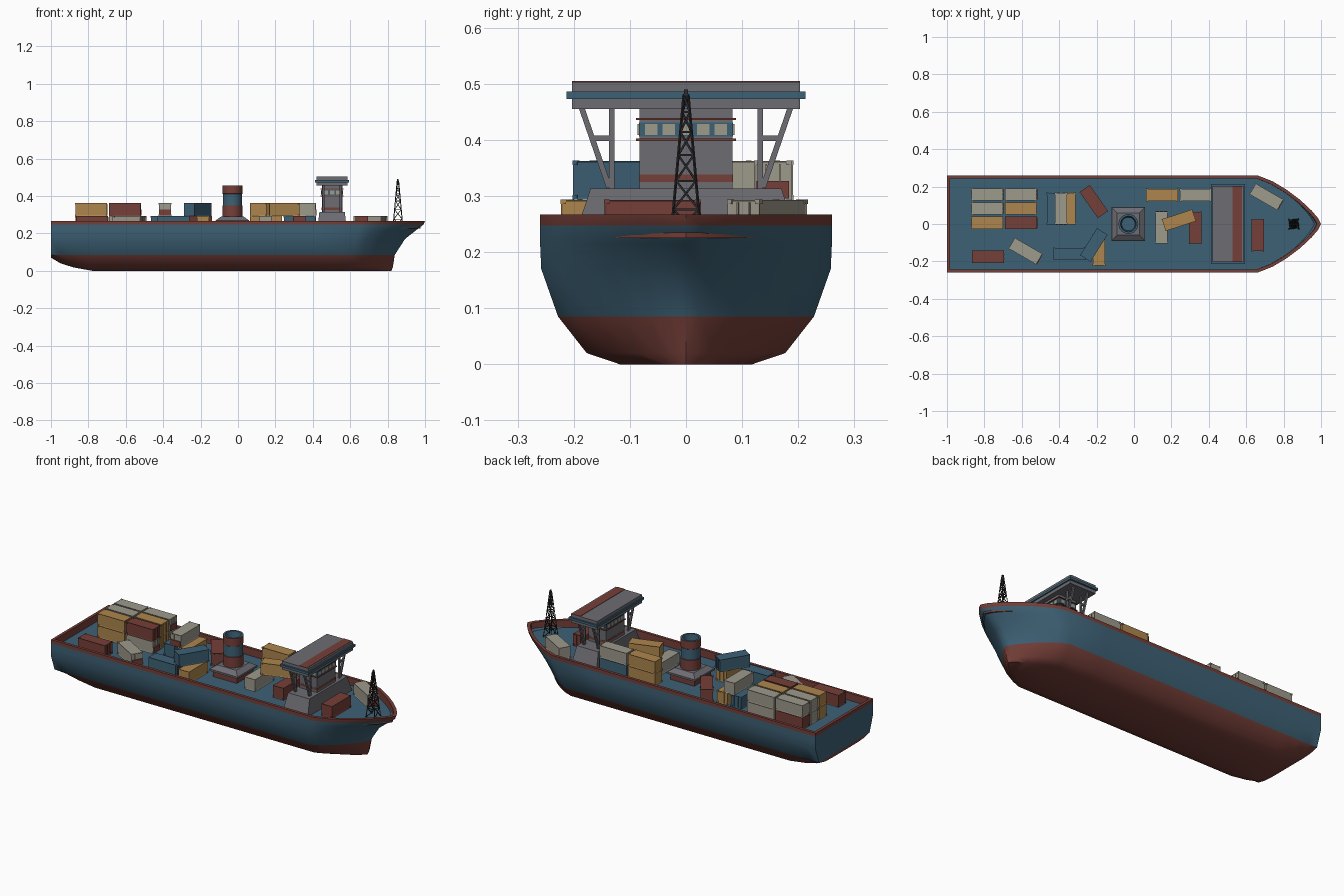
import bpy, bmesh, math
from mathutils import Vector, Matrix

if "Cube" in bpy.data.objects:
    bpy.data.objects.remove(bpy.data.objects["Cube"])

def mat(name, c):
    m = bpy.data.materials.new(name)
    m.diffuse_color = (*c, 1)
    m.use_nodes = True
    m.node_tree.nodes["Principled BSDF"].inputs["Base Color"].default_value = m.diffuse_color
    return m

BLUE = mat("sea_blue", (0.048, 0.12, 0.18))
RED = mat("rust_red", (0.18, 0.05, 0.04))
YELLOW = mat("ochre_yellow", (0.42, 0.24, 0.075))
BEIGE = mat("pale_beige", (0.34, 0.32, 0.26))
GREY = mat("wall_grey", (0.15, 0.15, 0.17))
DARK = mat("dark_steel", (0.025, 0.025, 0.03))

def finish(name, bm, mats, smooth=None):
    bmesh.ops.recalc_face_normals(bm, faces=bm.faces)
    me = bpy.data.meshes.new(name)
    bm.to_mesh(me)
    bm.free()
    for m in mats:
        me.materials.append(m)
    ob = bpy.data.objects.new(name, me)
    bpy.context.collection.objects.link(ob)
    if smooth:
        bpy.ops.object.select_all(action='DESELECT')
        ob.select_set(True)
        bpy.context.view_layer.objects.active = ob
        bpy.ops.object.shade_smooth_by_angle(angle=math.radians(smooth))
    return ob

def add_box(bm, c, s, idx=0):
    r = bmesh.ops.create_cube(bm, size=1, matrix=Matrix.Translation(c) @ Matrix.Diagonal((*s, 1)))
    for f in {f for v in r["verts"] for f in v.link_faces}:
        f.material_index = idx
    return r["verts"]

def box(name, x, y, z, m):
    """Box from (min, max) pairs."""
    bm = bmesh.new()
    add_box(bm, [sum(p) / 2 for p in (x, y, z)], [p[1] - p[0] for p in (x, y, z)])
    return finish(name, bm, [m])

def taper(name, cx, z0, z1, bottom, top, m):
    bm = bmesh.new()
    rings = [[bm.verts.new((cx + sx * h[0], sy * h[1], z)) for sx, sy in ((-1, -1), (1, -1), (1, 1), (-1, 1))]
             for z, h in ((z0, bottom), (z1, top))]
    bm.faces.new(rings[0])
    bm.faces.new(rings[1])
    for i in range(4):
        j = (i + 1) % 4
        bm.faces.new((rings[0][i], rings[0][j], rings[1][j], rings[1][i]))
    return finish(name, bm, [m])

def beams(name, pairs, w, m):
    bm = bmesh.new()
    for a, b in pairs:
        a, b = Vector(a), Vector(b)
        q = (b - a).to_track_quat('Z', 'Y').to_matrix().to_4x4()
        bmesh.ops.create_cube(bm, size=1, matrix=Matrix.Translation((a + b) / 2) @ q
                              @ Matrix.Diagonal((w, w, (b - a).length, 1)))
    return finish(name, bm, [m])

# Hull: closed ring of levels (z, half width, bow x) swept along stations
levels = [(0, .118, .82), (.02, .177, .828), (.085, .228, .838), (.17, .258, .893), (.215, .26, .95),
          (.247, .26, .992), (.267, .26, 1.0), (.267, .244, .978), (.225, .244, .976)]
strip = [1, 1, 0, 0, 0, 1, 1, 1, 0, 1, 1, 1, 0, 0, 0, 1, 1, 1]
stations = [(-1, 1), (-.95, 1), (-.88, 1), (-.78, 1), (-.4, 1), (0, 1), (.4, 1), (.66, 1), (.74, .88),
            (.82, .695), (.89, .49), (.95, .275), (.985, .115), (1, 0)]
keel = {-1: .07, -.95: .04, -.88: .018}
bm = bmesh.new()
rings = []
for x, f in stations:
    half = []
    for i, (z, w, xe) in enumerate(levels):
        px = x if x < .5 else .5 + (x - .5) * (xe - .5) / .5
        if i >= 7:
            px = max(px, -.984)
        k = keel.get(x, 0)
        pz = k + z * (.085 - k) / .085 if z < .085 else z
        half.append((px, w * f, pz))
    rings.append([bm.verts.new(p) for p in half] + [bm.verts.new((p[0], -p[1], p[2])) for p in reversed(half)])
n = len(rings[0])
for a, b in zip(rings, rings[1:]):
    for i in range(n):
        j = (i + 1) % n
        bm.faces.new((a[i], a[j], b[j], b[i])).material_index = strip[i]
for i in range(8):  # transom, stern rail
    r = rings[0]
    bm.faces.new((r[i], r[i + 1], r[n - 2 - i], r[n - 1 - i])).material_index = strip[i]
bmesh.ops.remove_doubles(bm, verts=bm.verts, dist=.0005)
finish("hull", bm, [BLUE, RED], 40)

# Containers with recessed panels, corner castings and two-tone doors
L, W, H, DECK = .17, .066, .068, .225
def container(x, y, layer, deg, m):
    bm = bmesh.new()
    add_box(bm, (0, 0, H / 2), (L, W, H))
    sides = [f for f in bm.faces if abs(f.normal.z) < .5]
    bmesh.ops.inset_individual(bm, faces=sides, thickness=.005, depth=-.002)
    for sx in (-1, 1):
        for sy in (-1, 1):
            for z in (.004, H - .003):
                add_box(bm, (sx * (L / 2 - .004), sy * (W / 2 - .004), z), (.0095, .0095, .008))
    for sy in (-1, 1):  # door bars
        add_box(bm, (L / 2, sy * .012, H / 2), (.003, .003, H - .01))
    if m is BEIGE:
        add_box(bm, (L / 2, 0, H * .25), (.007, W - .008, H * .46), 1)
    bm.transform(Matrix.Translation((x, y, DECK + layer * (H + .001))) @ Matrix.Rotation(math.radians(deg), 4, 'Z'))
    finish("container", bm, [m, RED])

cargo = [
    # aft stack, two layers
    (-.785, .158, 0, 0, RED), (-.785, .083, 0, 0, BEIGE), (-.785, .007, 0, 0, YELLOW),
    (-.605, .158, 0, 0, BEIGE), (-.605, .083, 0, 0, YELLOW), (-.605, .007, 0, 0, BEIGE),
    (-.785, .158, 1, 0, BEIGE), (-.785, .083, 1, 0, BEIGE), (-.785, .007, 1, 0, YELLOW),
    (-.605, .158, 1, 0, BEIGE), (-.605, .083, 1, 0, YELLOW), (-.605, .007, 1, 0, RED),
    # loose aft and middle
    (-.78, -.175, 0, 0, RED), (-.58, -.145, 0, -30, BEIGE),
    (-.433, .082, 0, 90, BLUE), (-.345, .082, 0, 90, YELLOW), (-.39, .082, 1, -90, BEIGE),
    (-.215, .12, 0, -55, RED), (-.345, -.16, 0, 0, BLUE),
    (-.187, -.138, 0, 90, YELLOW), (-.215, -.112, 1, 58, BLUE),
    # forward
    (.15, .155, 0, 0, YELLOW), (.15, .155, 1, 0, YELLOW), (.33, .155, 0, 0, BLUE), (.33, .155, 1, 0, BEIGE),
    (.147, -.018, 0, 90, BEIGE), (.328, -.02, 0, 90, RED), (.24, .02, 1, 18, YELLOW),
    (.662, -.06, 0, 90, RED), (.708, .145, 0, -30, BEIGE)]
for c in cargo:
    container(*c)

# Funnel: pedestal and banded open pipe
FX = -.03
box("funnel_house", (FX - .075, FX + .075), (-.075, .075), (DECK, .262), RED)
box("funnel_house_eave", (FX - .09, FX + .09), (-.09, .09), (.26, .27), GREY)
taper("funnel_house_roof", FX, .27, .29, (.088, .088), (.06, .06), GREY)
bm = bmesh.new()
prof = [(.053, .285), (.053, .348), (.051, .35), (.051, .41), (.053, .412), (.053, .457), (.042, .457), (.036, .41)]
cols = [0, 0, 1, 0, 0, 1, 1]
S = 32
rr = [[bm.verts.new((FX + r * math.cos(2 * math.pi * i / S), r * math.sin(2 * math.pi * i / S), z)) for i in range(S)]
      for r, z in prof]
for k in range(len(prof) - 1):
    for i in range(S):
        j = (i + 1) % S
        bm.faces.new((rr[k][i], rr[k][j], rr[k + 1][j], rr[k + 1][i])).material_index = cols[k]
bm.faces.new(rr[-1]).material_index = 1
bm.faces.new(rr[0])
finish("funnel", bm, [RED, BLUE], 30)

# Bridge: sloped base, core, trims and roof wing
BX = .503
taper("bridge_base", BX, DECK, .313, (.078, .2), (.068, .17), GREY)
cx, cy = .055, .083
def band(name, out, z0, z1, m):
    box(name, (BX - cx - out, BX + cx + out), (-cy - out, cy + out), (z0, z1), m)
band("bridge_core", 0, .31, .457, GREY)
band("bridge_lower_stripe", .001, .325, .338, RED)
band("window_sill", .006, .398, .402, RED)
band("window_band", .001, .406, .431, BLUE)
band("window_lintel", .006, .435, .439, RED)
bm = bmesh.new()
for s in (-1, 1):
    for i in range(5):
        add_box(bm, (BX + s * (cx + .001), -.062 + i * .031, .4185), (.004, .022, .019))
    for i in range(3):
        add_box(bm, (BX - .034 + i * .034, s * (cy + .001), .4185), (.024, .004, .019))
finish("windows", bm, [BEIGE])
box("bridge_wing", (BX - .083, BX + .083), (-.203, .203), (.455, .503), GREY)
box("bridge_wing_stripe", (BX - .09, BX + .09), (-.213, .213), (.473, .486), BLUE)
box("roof_stripe", (.527, .577), (-.203, .203), (.502, .505), RED)

# Wing struts
pairs = []
for s in (-1, 1):
    for x in (BX - .045, BX + .045):
        pairs += [((x, s * .132, .31), (x, s * .132, .457)), ((x, s * .137, .315), (x, s * .186, .457)),
                  ((x, s * .132, .403), (x, s * .168, .403))]
beams("wing_struts", pairs, .01, GREY)

# Lattice mast at the bow
MX = .855
def corner(t, k):
    h = .027 * (1 - t) + .004 * t
    sx, sy = ((-1, -1), (1, -1), (1, 1), (-1, 1))[k % 4]
    return (MX + sx * h, sy * h, DECK + t * .255)
pairs = [(corner(0, k), corner(1, k)) for k in range(4)]
ts = [0, .2, .4, .58, .74, .88, 1]
for a, (t, u) in enumerate(zip(ts, ts[1:])):
    for k in range(4):
        pairs.append((corner(u, k), corner(u, k + 1)))
        pairs.append((corner(t, k + a % 2), corner(u, k + 1 - a % 2)))
beams("mast_lattice", pairs, .0035, DARK)
box("mast_top", (MX - .004, MX + .004), (-.004, .004), (.475, .49), DARK)
